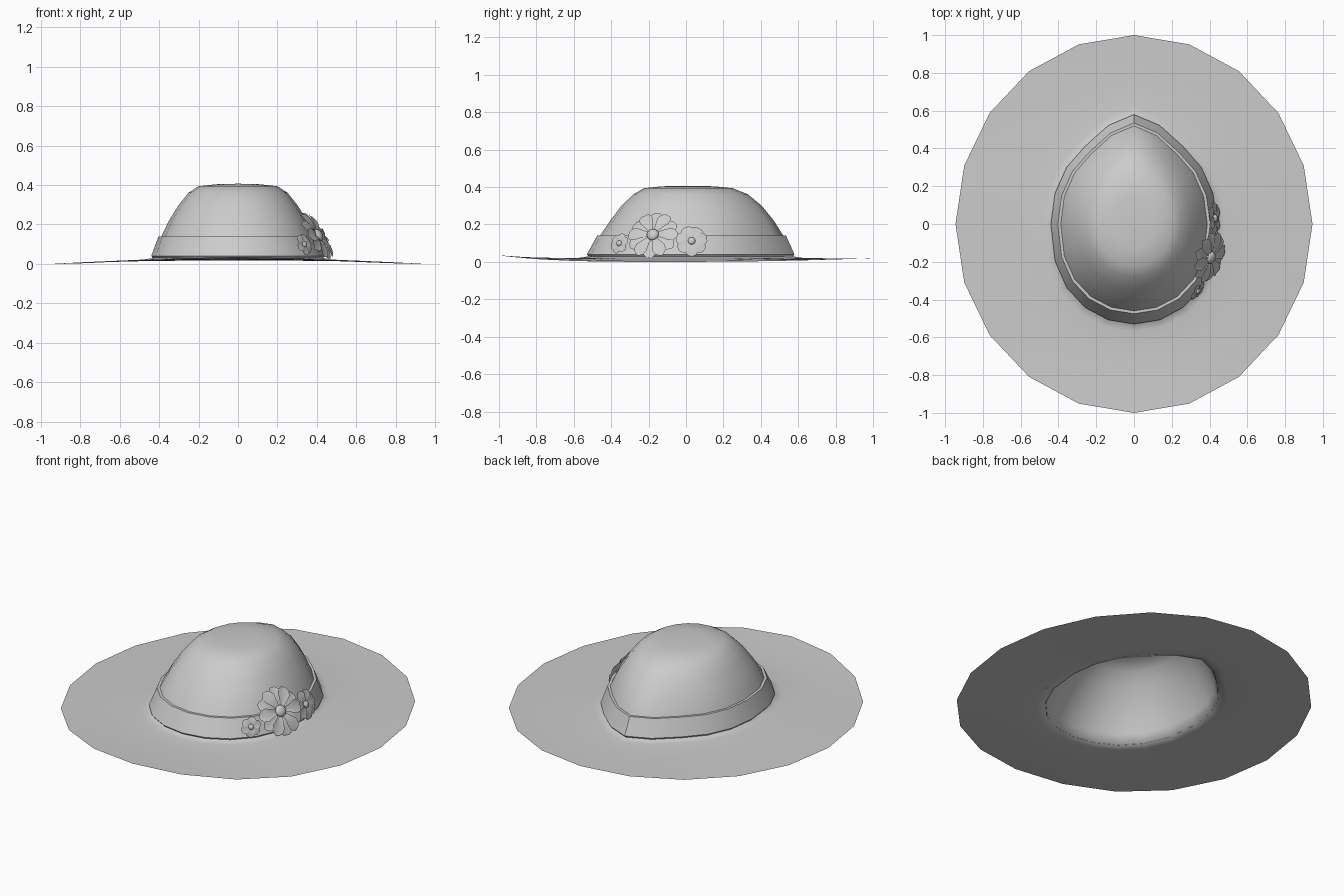
import bpy, bmesh, math
from mathutils import Vector, Matrix

if "Cube" in bpy.data.objects:
    bpy.data.objects.remove(bpy.data.objects["Cube"])

SEG = 20
BACK = [1, .90, .71, .52, .28, 0]   # pointed back of the egg outline


def ring(bm, rx, yf, yb, z, egg=1.0, wave=0.0):
    """Egg-shaped ring; egg=0 is an ellipse, wave shapes the brim edge."""
    out = []
    for i in range(SEG):
        t = 2 * math.pi * i / SEG       # 0 = back
        c, s = math.cos(t), math.sin(t)
        k = min(i, SEG - i)
        if k <= 5:
            y = yb * (c * (1 - egg) + BACK[k] * egg)
            dz = .02 * c * c
        else:
            y = -yf * abs(c) ** (1 - .15 * egg)
            dz = .035 * c ** 4
        out.append(bm.verts.new((rx * s, y, z + dz * wave)))
    return out


def loft(bm, rings):
    for a, b in zip(rings, rings[1:]):
        for i in range(SEG):
            j = (i + 1) % SEG
            bm.faces.new((a[i], a[j], b[j], b[i]))


def finish(bm, name, angle=40):
    bmesh.ops.recalc_face_normals(bm, faces=bm.faces)
    me = bpy.data.meshes.new(name)
    bm.to_mesh(me)
    bm.free()
    ob = bpy.data.objects.new(name, me)
    bpy.context.collection.objects.link(ob)
    bpy.context.view_layer.objects.active = ob
    ob.select_set(True)
    bpy.ops.object.shade_smooth_by_angle(angle=math.radians(angle))
    ob.select_set(False)
    return ob


# brim and crown: one open sheet
bm = bmesh.new()
rings = [ring(bm, *r) for r in (
    (.945, 1.0, 1.0, 0, 0, 1),
    (.80, .86, .87, .008, .1, .5),
    (.62, .70, .75, .016, .5, .15),
    (.48, .57, .62, .022, 1, 0),
    (.43, .52, .57, .03, 1, 0),
    (.41, .49, .545, .08, 1, 0),
    (.388, .46, .52, .14, 1, 0),
    (.35, .405, .47, .22, .8, 0),
    (.30, .345, .405, .30, .6, 0),
    (.25, .28, .33, .362, .4, 0),
    (.20, .225, .25, .394, .2, 0),
    (.11, .13, .15, .404, 0, 0))]
loft(bm, rings)
top = bm.verts.new((0, 0, .407))
for i in range(SEG):
    bm.faces.new((rings[-1][i], rings[-1][(i + 1) % SEG], top))
finish(bm, "crown_and_brim", 75)

# ribbon band around the crown
bm = bmesh.new()
rings = [ring(bm, *r) for r in (
    (.43, .52, .57, .028), (.44, .53, .58, .04), (.403, .475, .535, .14), (.388, .46, .52, .14))]
loft(bm, rings)
finish(bm, "ribbon_band")


def flower(name, centre, normal, radius, petals, width, spin=0):
    n = Vector(normal).normalized()
    frame = Matrix.Translation(centre) @ n.to_track_quat('Z', 'Y').to_matrix().to_4x4()
    bm = bmesh.new()
    # rounded, slightly cupped petals; alternate ones sit lower
    prof = [(.08, .25), (.4, .6), (.68, 1), (.87, .85), (.97, .45)]
    for p in range(petals):
        a = spin + 2 * math.pi * p / petals
        m = frame @ Matrix.Rotation(a, 4, 'Z')
        low = -.05 * radius * (p % 2)
        rows = []
        for u, w in prof:
            z = low + .10 * radius * math.sin(u * math.pi)
            hw = w * width * radius
            rows.append([bm.verts.new(m @ Vector((u * radius, v * hw, z + .05 * radius * abs(v))))
                         for v in (-1, 0, 1)])
        for r, q in zip(rows, rows[1:]):
            for k in (0, 1):
                bm.faces.new((r[k], q[k], q[k + 1], r[k + 1]))
        tip = bm.verts.new(m @ Vector((radius, 0, low)))
        bm.faces.new((rows[-1][0], tip, rows[-1][1]))
        bm.faces.new((rows[-1][1], tip, rows[-1][2]))
    finish(bm, name + "_petals")
    # domed centre
    bm = bmesh.new()
    r = max(.24 * radius, .016)
    bmesh.ops.create_uvsphere(bm, u_segments=12, v_segments=8, radius=r,
                              matrix=frame @ Matrix.Translation((0, 0, .08 * radius))
                              @ Matrix.Diagonal((1, 1, .6, 1)))
    finish(bm, name + "_centre", 60)


# flower cluster on the right side
flower("large_flower", (.398, -.175, .14), (.82, -.27, .50), .14, 12, .27)
flower("small_flower", (.335, -.355, .098), (.76, -.58, .32), .057, 6, .42, .3)
flower("medium_flower", (.424, .03, .11), (.94, .02, .33), .085, 7, .40, .2)
